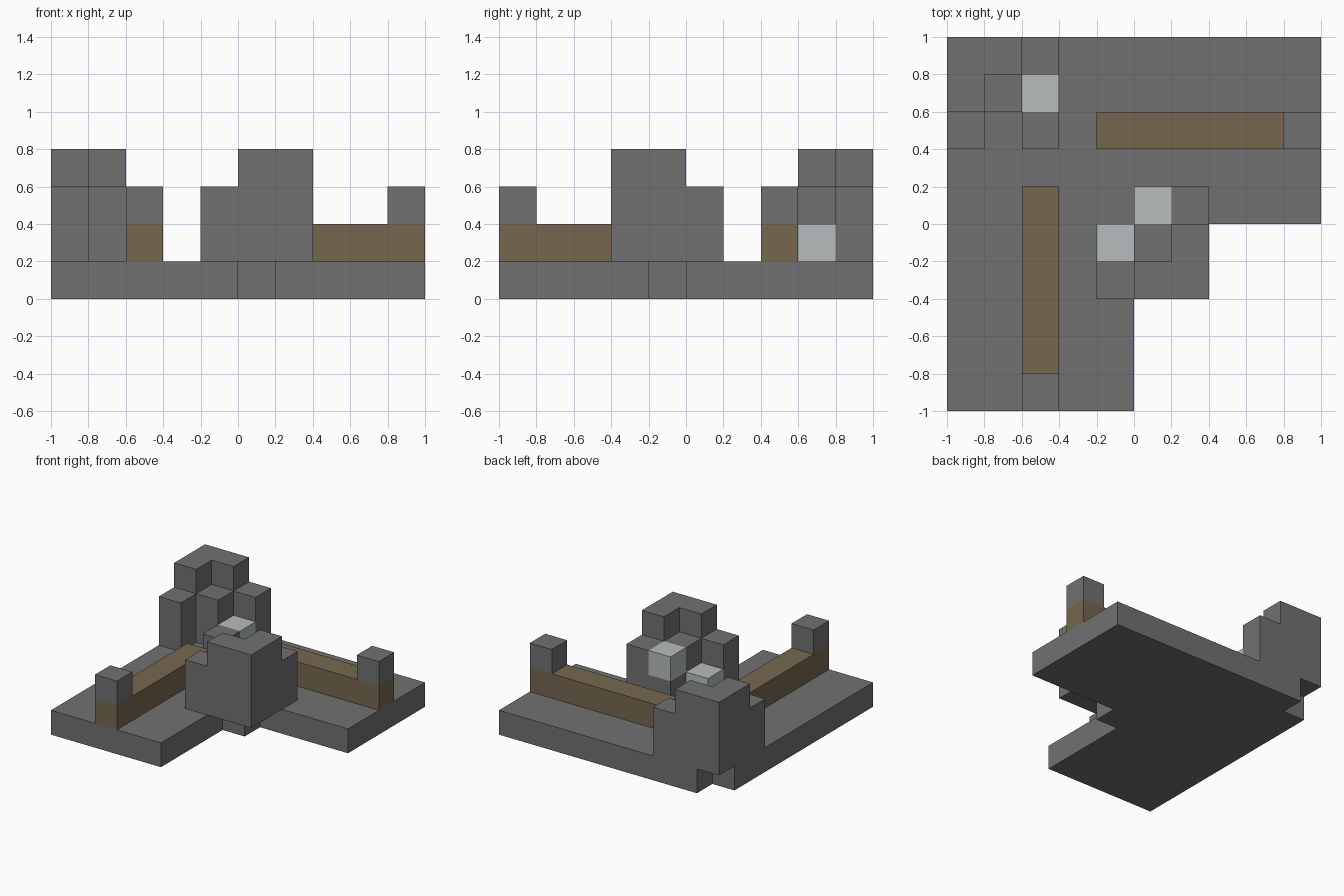
import bpy
import bmesh
from itertools import product
from mathutils import Matrix, Vector

CELL = 0.2
HALF = 5  # half the grid width, in cells

cube = bpy.data.objects.get("Cube")
if cube:
    bpy.data.objects.remove(cube, do_unlink=True)


def material(name, color):
    mat = bpy.data.materials.new(name)
    mat.use_nodes = True
    mat.diffuse_color = (*color, 1)
    mat.node_tree.nodes["Principled BSDF"].inputs["Base Color"].default_value = (*color, 1)
    return mat


stone = material("grey stone", (0.165, 0.165, 0.165))
wood = material("brown wood", (0.18, 0.136, 0.08))
metal = material("pale metal", (0.47, 0.505, 0.505))


def box(xs, ys, zs):
    """Set of grid cells in the given ranges."""
    return set(product(range(*xs), range(*ys), range(*zs)))


def columns(spots, top):
    """Cells stacked on the base up to the given layer."""
    return {(x, y, z) for x, y in spots for z in range(1, top)}


def build(name, cells, mat):
    """Closed blocky solid with merged flat faces."""
    bm = bmesh.new()
    for x, y, z in cells:
        place = Matrix.Translation(Vector((x - HALF + 0.5, y - HALF + 0.5, z + 0.5)))
        bmesh.ops.create_cube(bm, size=1, matrix=place)
    # Drop the walls shared by neighbouring cells
    inner = []
    for face in bm.faces:
        face.normal_update()
        p = face.calc_center_median() + face.normal * 0.5
        key = (round(p.x + HALF - 0.5), round(p.y + HALF - 0.5), round(p.z - 0.5))
        if key in cells:
            inner.append(face)
    bmesh.ops.delete(bm, geom=inner, context='FACES')
    bmesh.ops.remove_doubles(bm, verts=bm.verts[:], dist=0.001)
    bmesh.ops.dissolve_limit(bm, angle_limit=0.01, verts=bm.verts[:], edges=bm.edges[:])
    bmesh.ops.scale(bm, vec=(CELL, CELL, CELL), verts=bm.verts[:])
    mesh = bpy.data.meshes.new(name)
    bm.to_mesh(mesh)
    bm.free()
    mesh.materials.append(mat)
    obj = bpy.data.objects.new(name, mesh)
    bpy.context.collection.objects.link(obj)
    return obj


# L-shaped base, notched at the back corner and stepped at the inner corner
base = box((0, 10), (5, 10), (0, 1)) | box((0, 5), (0, 5), (0, 1))
base -= {(0, 9, 0)}
base |= {(5, 4, 0)}
build("base", base, stone)

# Stepped corner towers
build("back_tower",
      columns([(0, 9), (1, 9), (0, 8)], 4)
      | columns([(2, 9), (1, 8), (0, 7)], 3)
      | columns([(2, 7)], 2), stone)
build("front_tower",
      columns([(6, 3), (5, 3), (6, 4)], 4)
      | columns([(6, 5), (5, 4), (4, 3)], 3)
      | columns([(5, 5)], 2), stone)

# Low wooden beams with a stone post at each outer end
build("front_beam", box((2, 3), (0, 6), (1, 2)), wood)
build("side_beam", box((4, 10), (7, 8), (1, 2)), wood)
build("front_post", {(2, 0, 2)}, stone)
build("side_post", {(9, 7, 2)}, stone)

# Pale metal blocks beside the towers
build("back_metal_block", {(2, 8, 1)}, metal)
build("upper_metal_block", {(5, 5, 2)}, metal)
build("lower_metal_block", {(4, 4, 1)}, metal)
